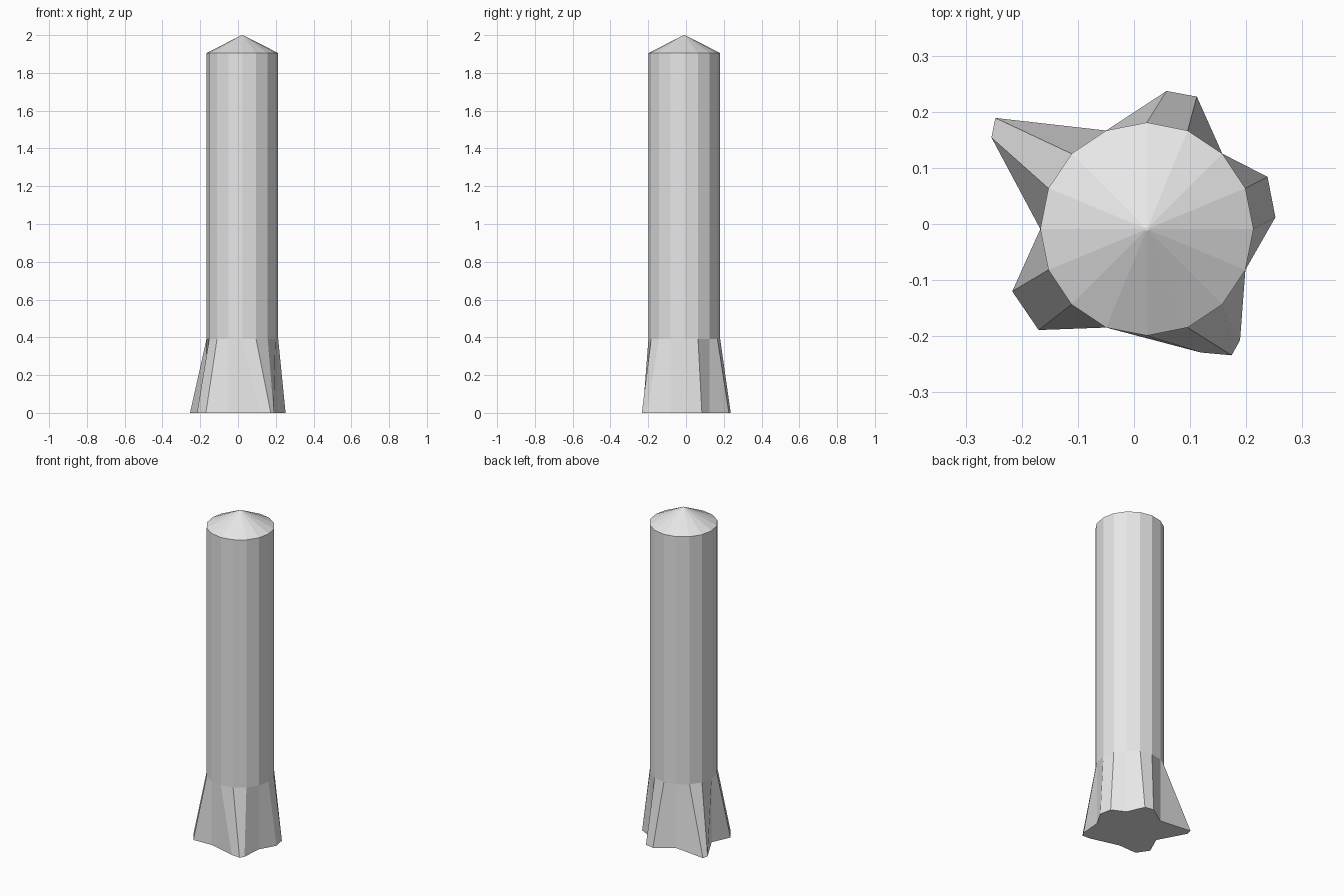
import bpy, bmesh, math

if "Cube" in bpy.data.objects:
    bpy.data.objects.remove(bpy.data.objects["Cube"], do_unlink=True)

CX, CY, RADIUS, SIDES = 0.023, -0.009, 0.19, 16
FOOT_TOP, RIM, TIP = 0.39, 1.905, 2.0

grey = bpy.data.materials.new("light grey")
grey.use_nodes = True
grey.diffuse_color = (0.8, 0.8, 0.8, 1)
grey.node_tree.nodes["Principled BSDF"].inputs["Base Color"].default_value = (0.8, 0.8, 0.8, 1)


def ring(radius=RADIUS):
    """Corners of the regular cross-section."""
    step = 2 * math.pi / SIDES
    return [(CX + radius * math.cos(i * step), CY + radius * math.sin(i * step))
            for i in range(SIDES)]


def loft(name, sections, cap_bottom=False, cap_top=False):
    """Skin a stack of (outline, height) sections with flat faces."""
    bm = bmesh.new()
    loops = [[bm.verts.new((x, y, z)) for x, y in outline] for outline, z in sections]
    for low, high in zip(loops, loops[1:]):
        for i in range(SIDES):
            j = (i + 1) % SIDES
            bm.faces.new((low[i], low[j], high[j], high[i]))
    if cap_bottom:
        bm.faces.new(loops[0][::-1])
    if cap_top:
        bm.faces.new(loops[-1])
    mesh = bpy.data.meshes.new(name)
    bm.to_mesh(mesh)
    bm.free()
    mesh.materials.append(grey)
    obj = bpy.data.objects.new(name, mesh)
    bpy.context.collection.objects.link(obj)
    return obj


# Flared root corners, by cross-section corner; the rest stay on the ring
roots = {
    0: (0.252, 0.012), 1: (0.238, 0.084),
    3: (0.112, 0.227), 4: (0.058, 0.237),
    6: (-0.247, 0.189), 7: (-0.254, 0.154),
    9: (-0.217, -0.120), 10: (-0.170, -0.189),
    12: (0.119, -0.229), 13: (0.174, -0.234), 14: (0.189, -0.207),
}
base = [roots.get(i, p) for i, p in enumerate(ring())]

# Star-shaped foot, straight shaft and shallow conical top
loft("flared_foot", [(base, 0), (ring(), FOOT_TOP)], cap_bottom=True)
loft("shaft", [(ring(), FOOT_TOP), (ring(), RIM)])
loft("pointed_top", [(ring(), RIM), (ring(0.003), TIP)], cap_top=True)
